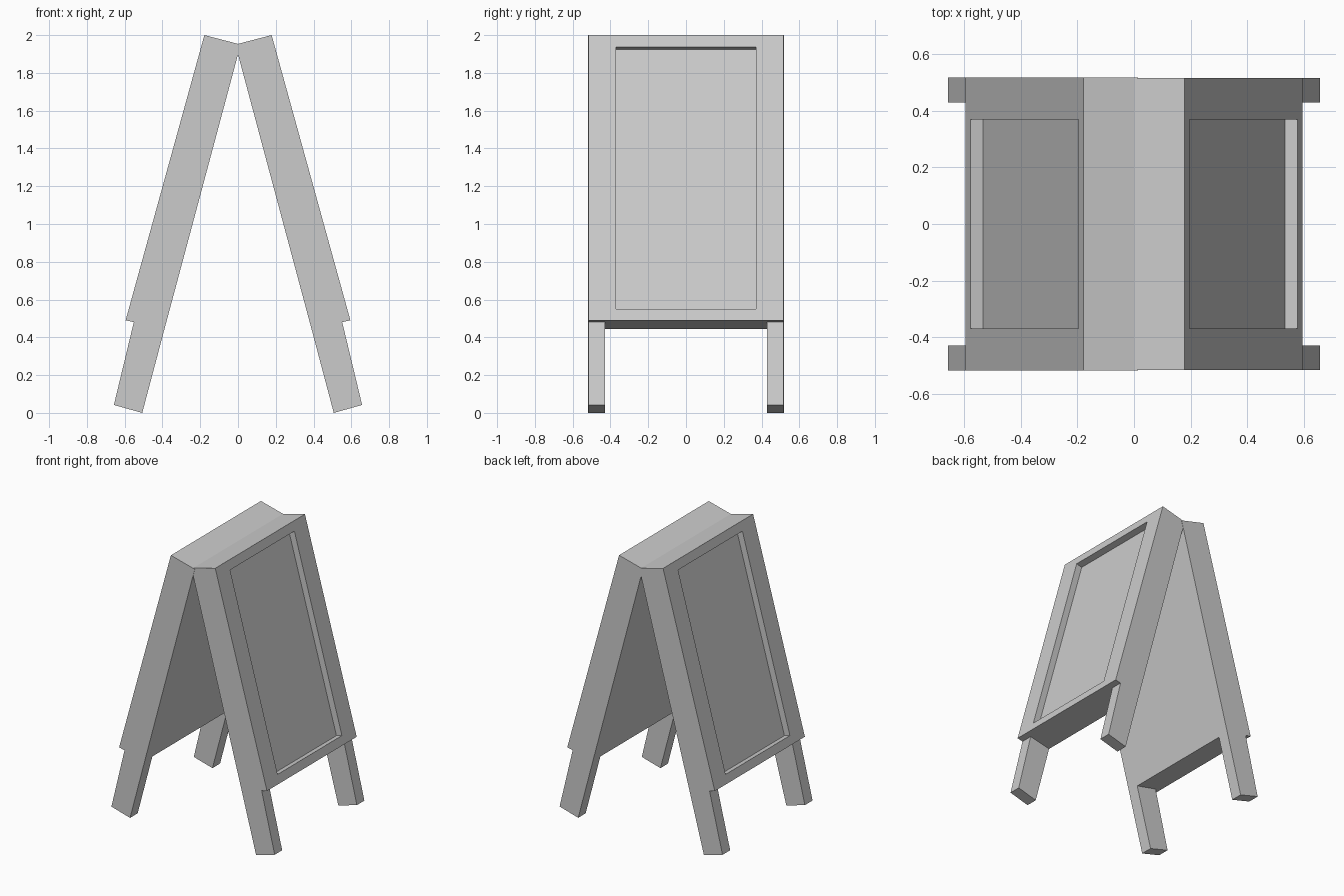
import bpy, bmesh
from mathutils import Vector

if "Cube" in bpy.data.objects:
    bpy.data.objects.remove(bpy.data.objects["Cube"])

# Side profile of one leaf (x, z), leaning outwards towards +x
TOP_IN, TOP_OUT = Vector((-0.014, 1.95)), Vector((0.178, 2.0))
LOW_IN, LOW_OUT = Vector((0.389, 0.445)), Vector((0.595, 0.49))
LEG_OUT = LOW_IN.lerp(LOW_OUT, 0.79)
FOOT_IN, FOOT_OUT = Vector((0.507, 0.0)), Vector((0.657, 0.042))


def ring(a, b, y0, y1, side):
    """Rectangle spanning profile points a-b and the y range."""
    return [(side * p.x, y, p.y) for p, y in ((a, y0), (a, y1), (b, y1), (b, y0))]


def loft(name, rings):
    """Closed solid skinned through a series of four-cornered rings."""
    bm = bmesh.new()
    loops = [[bm.verts.new(co) for co in r] for r in rings]
    for r0, r1 in zip(loops, loops[1:]):
        for i in range(4):
            j = (i + 1) % 4
            bm.faces.new((r0[i], r0[j], r1[j], r1[i]))
    bm.faces.new(loops[0][::-1])
    bm.faces.new(loops[-1])
    bmesh.ops.recalc_face_normals(bm, faces=bm.faces)
    me = bpy.data.meshes.new(name)
    bm.to_mesh(me)
    bm.free()
    ob = bpy.data.objects.new(name, me)
    bpy.context.collection.objects.link(ob)
    return ob


# Recess rim on the outer face, pushed inwards along the face normal
slope = (LOW_OUT - TOP_OUT).normalized()
inward = Vector((slope.y, -slope.x)) * 0.046
rim_top, rim_low = TOP_OUT.lerp(LOW_OUT, 0.042), TOP_OUT.lerp(LOW_OUT, 0.96)

for side, label, w in ((-1, "left", 0.518), (1, "right", 0.516)):
    # Board with its recessed writing panel
    loft(label + "_board", [
        ring(TOP_IN, LOW_IN, -w, w, side),
        ring(TOP_OUT, LOW_OUT, -w, w, side),
        ring(rim_top, rim_low, -0.37, 0.37, side),
        ring(rim_top + inward, rim_low + inward, -0.37, 0.37, side),
    ])
    # Pair of legs under the board
    for end, y0, y1 in (("front", -w, -0.43), ("back", 0.43, w)):
        loft(f"{label}_{end}_leg", [
            ring(LOW_IN, LEG_OUT, y0, y1, side),
            ring(FOOT_IN, FOOT_OUT, y0, y1, side),
        ])
